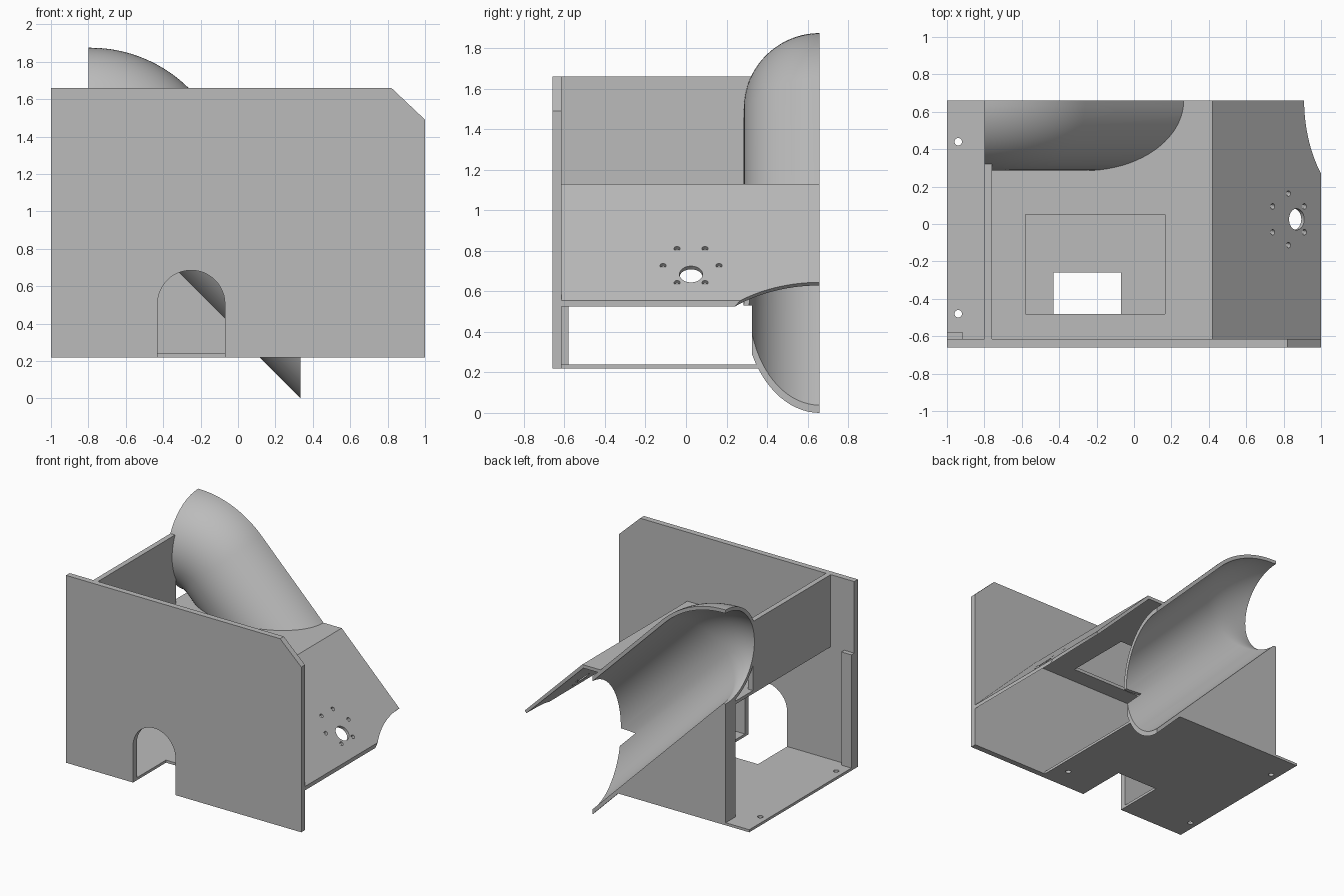
import bpy, bmesh, math
from mathutils import Matrix, Vector

old = bpy.data.objects.get("Cube")
if old:
    bpy.data.objects.remove(old)

grey = bpy.data.materials.new("plain_grey")
grey.use_nodes = True
grey.diffuse_color = (0.5, 0.5, 0.5, 1)
grey.node_tree.nodes["Principled BSDF"].inputs["Base Color"].default_value = (0.5, 0.5, 0.5, 1)

BACK, FRONT, INNER = 0.66, -0.66, -0.615
R_OUT, R_IN, R_BORE = 0.375, 0.348, 0.36
PIVOT = Vector((-0.79, 0, 1.125))
PIPE_END = 0.335


def finish(name, bm):
    bmesh.ops.recalc_face_normals(bm, faces=bm.faces)
    mesh = bpy.data.meshes.new(name)
    bm.to_mesh(mesh)
    bm.free()
    ob = bpy.data.objects.new(name, mesh)
    bpy.context.collection.objects.link(ob)
    mesh.materials.append(grey)
    return ob


def extrude_profile(name, points, y0, y1):
    """Extrude an outline in x and z along y."""
    bm = bmesh.new()
    face = bm.faces.new([bm.verts.new((x, y0, z)) for x, z in points])
    new = bmesh.ops.extrude_face_region(bm, geom=[face])["geom"]
    bmesh.ops.translate(bm, vec=(0, y1 - y0, 0),
                        verts=[v for v in new if isinstance(v, bmesh.types.BMVert)])
    return finish(name, bm)


def box(name, x0, x1, y0, y1, z0, z1):
    return extrude_profile(name, [(x0, z0), (x1, z0), (x1, z1), (x0, z1)], y0, y1)


def cylinder(name, centre, radius, depth, tilt=0, sides=48):
    bm = bmesh.new()
    bmesh.ops.create_cone(bm, cap_ends=True, segments=sides, radius1=radius, radius2=radius,
                          depth=depth,
                          matrix=Matrix.Translation(centre) @ Matrix.Rotation(tilt, 4, "Y"))
    return finish(name, bm)


def cut(ob, *cutters):
    for c in cutters:
        c.hide_render = True
        mod = ob.modifiers.new("cut", "BOOLEAN")
        mod.operation, mod.solver, mod.object = "DIFFERENCE", "EXACT", c
        with bpy.context.temp_override(object=ob, active_object=ob, selected_objects=[ob]):
            bpy.ops.object.modifier_apply(modifier=mod.name)


def discard(*obs):
    for ob in obs:
        bpy.data.objects.remove(ob)


def sweep(name, ring, start, end):
    """Sweep a section (y, radial) from level, round the bend, then down at 45 degrees."""
    bm = bmesh.new()
    rows = []
    steps = 16
    for i in range(-1, steps + 2):
        a = math.radians(45) * min(max(i, 0), steps) / steps
        out = Vector((math.sin(a), 0, math.cos(a)))
        row = []
        for y, h in ring:
            p = PIVOT + out * (R_OUT + h) + Vector((0, BACK + y, 0))
            if i < 0:
                p.x = start
            if i > steps:
                p += Vector((1, 0, -1)) * (end - p.x)
            row.append(bm.verts.new(p))
        rows.append(row)
    n = len(ring)
    for a, b in zip(rows, rows[1:]):
        for j in range(n):
            k = (j + 1) % n
            bm.faces.new((a[j], a[k], b[k], b[j]))
    bm.faces.new(rows[0])
    bm.faces.new(rows[-1])
    return finish(name, bm)


def arc(radius, a0, a1, count):
    return [(-radius * math.sin(a0 + (a1 - a0) * i / count),
             radius * math.cos(a0 + (a1 - a0) * i / count)) for i in range(count + 1)]


# Half-pipe chute, trimmed beside the open bay
half = arc(R_OUT, 0, math.pi, 40) + arc(R_IN, math.pi, 0, 40)
chute = sweep("chute", half, -0.8, PIPE_END)
bay = box("bay_cutter", -0.3, 0.6, 0, 0.325, -0.1, 0.53)
cut(chute, bay)
bore = sweep("bore_cutter", arc(R_BORE, 0, math.tau, 80)[:-1], -1.1, 0.7)

# Front plate with chamfered corner and arched doorway
front = extrude_profile("front_plate", [(-1, 0.22), (1, 0.22), (1, 1.49), (0.82, 1.66), (-1, 1.66)],
                        FRONT, INNER)
door = [(-0.07, 0.1), (-0.07, 0.505)]
door += [(-0.25 + 0.18 * math.cos(math.pi * i / 24), 0.505 + 0.18 * math.sin(math.pi * i / 24))
         for i in range(1, 24)]
door += [(-0.43, 0.505), (-0.43, 0.1)]
arch = extrude_profile("door_cutter", door, -0.8, -0.26)
cut(front, arch)

# Floor with door notch and screw holes
floor = box("floor", -1, PIPE_END, INNER, BACK, 0.22, 0.24)
screws = [cylinder("screw_cutter", (x, y, 0.23), 0.02, 0.2, sides=24)
          for x, y in [(-0.94, 0.44), (-0.94, -0.48), (0.225, -0.48)]]
cut(floor, arch, bore, *screws)

# Deck and sloping plate as one bent sheet
deck = extrude_profile("deck_and_slope", [(-0.8, 1.13), (0.42, 1.13), (1, 0.555), (1, 0.525),
                                          (0.41, 1.105), (-0.8, 1.105)], INNER, BACK)
window = box("window_cutter", -0.58, 0.165, -0.48, 0.05, 1, 1.2)
tilt = math.radians(45)


def on_slope(x, y):
    return (x, y, 1.535 - x)


holes = [cylinder("shaft_cutter", on_slope(0.86, 0.025), 0.057, 0.2, tilt),
         cylinder("corner_cutter", on_slope(0.9 + 0.666 * math.cos(tilt), BACK), 0.666, 0.2, tilt, 128)]
for i in range(6):
    a = math.radians(30 + 60 * i)
    holes.append(cylinder("bolt_cutter", on_slope(0.817 + 0.138 * math.cos(a) * math.cos(tilt),
                                                  0.025 + 0.138 * math.sin(a)), 0.015, 0.2, tilt, 20))
cut(deck, window, bore, *holes)

# Upper side wall joining the chute
side = box("side_wall", -0.8, -0.76, INNER, 0.33, 1.105, 1.66)
cut(side, bore)

# Triangular support under the chute
box_top = 1.14
extrude_profile("back_support", [(-0.8, 0.24), (0.12, 0.24), (0.36 - box_top, box_top),
                                 (-0.8, box_top)], 0.54, BACK)

# Corner post behind the front plate
box("corner_post", -1, -0.915, INNER, -0.58, 0.24, 1.11)

discard(bay, bore, arch, window, *screws, *holes)

# Smooth shading on curved parts
bpy.ops.object.select_all(action="DESELECT")
for ob in (chute, deck, front, floor):
    ob.select_set(True)
bpy.context.view_layer.objects.active = chute
bpy.ops.object.shade_smooth_by_angle(angle=math.radians(30))
